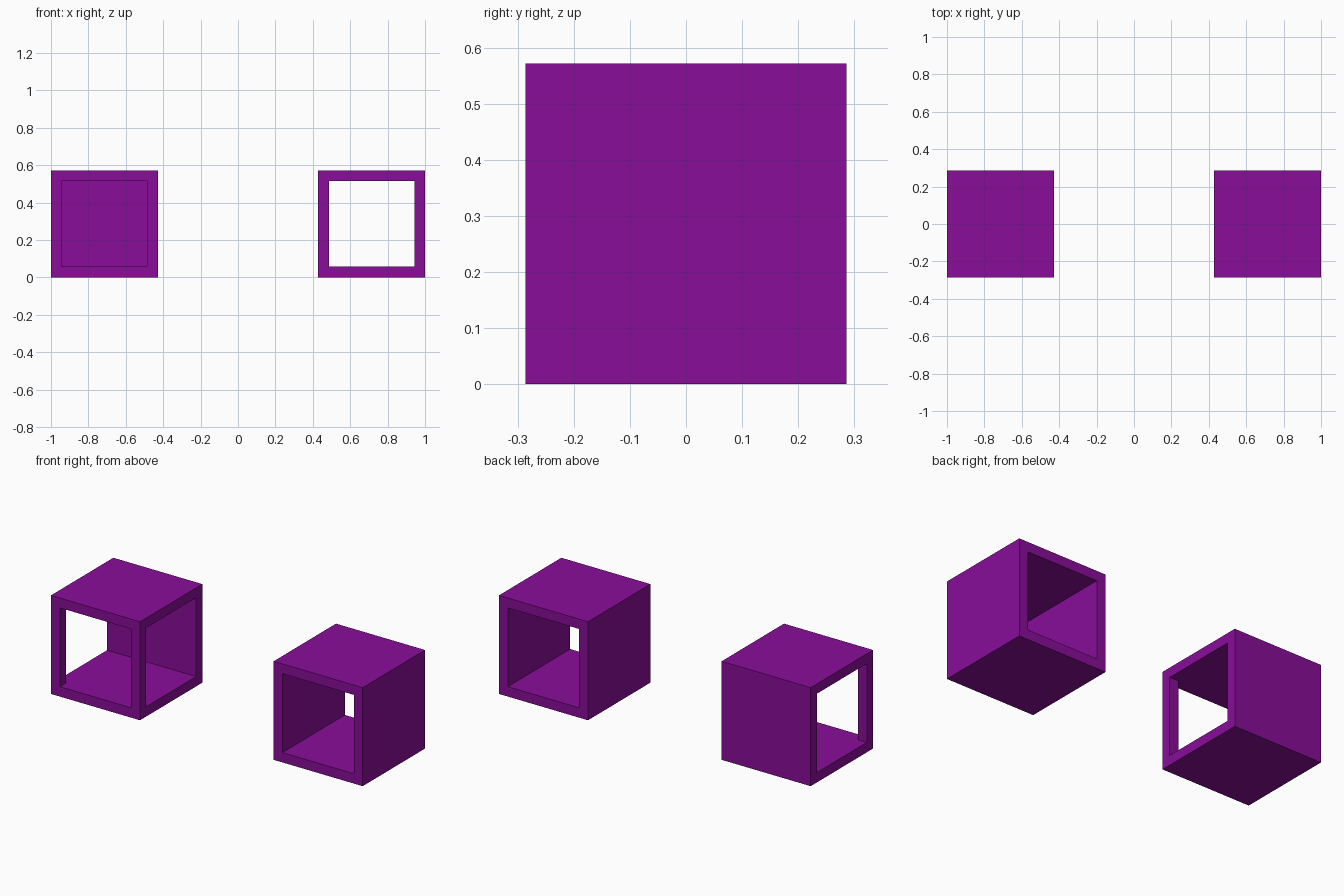
import bpy, bmesh

if "Cube" in bpy.data.objects:
    bpy.data.objects.remove(bpy.data.objects["Cube"])

S = 2 / 3.5          # cube edge
H = S / 2            # half edge
W = S / 10           # wall thickness
I = H - W            # half width of the openings
OUT = H + 0.1        # cutter overshoot
CX = 1 - H           # cube centre offset in x

purple = bpy.data.materials.new("purple")
purple.diffuse_color = (0.25, 0.004, 0.32, 1)
purple.use_nodes = True
purple.node_tree.nodes["Principled BSDF"].inputs["Base Color"].default_value = purple.diffuse_color


def prism(name, plan, z0, z1, cx):
    """Extrude a plan outline from z0 to z1."""
    bm = bmesh.new()
    base = bm.faces.new([bm.verts.new((x + cx, y, z0)) for x, y in plan])
    top = bmesh.ops.extrude_face_region(bm, geom=[base])["geom"]
    bmesh.ops.translate(bm, vec=(0, 0, z1 - z0),
                        verts=[g for g in top if isinstance(g, bmesh.types.BMVert)])
    bmesh.ops.recalc_face_normals(bm, faces=bm.faces)
    me = bpy.data.meshes.new(name)
    bm.to_mesh(me)
    bm.free()
    me.materials.append(purple)
    ob = bpy.data.objects.new(name, me)
    bpy.context.collection.objects.link(ob)
    return ob


def hollow_cube(name, cx, hole_plan):
    """Cube with a hole of the given plan between floor and roof."""
    cube = prism(name, [(-H, -H), (H, -H), (H, H), (-H, H)], 0, S, cx)
    cutter = prism(name + "_cutter", hole_plan, W, S - W, cx)
    cutter.hide_render = True
    mod = cube.modifiers.new("hollow", 'BOOLEAN')
    mod.operation = 'DIFFERENCE'
    mod.solver = 'EXACT'
    mod.object = cutter
    # apply the cut, then drop the cutter
    dg = bpy.context.evaluated_depsgraph_get()
    cut = bpy.data.meshes.new_from_object(cube.evaluated_get(dg))
    cube.modifiers.clear()
    cube.data = cut
    bpy.data.objects.remove(cutter)


# right cube: straight tunnel front to back
hollow_cube("tunnel_cube", CX,
            [(-I, -OUT), (I, -OUT), (I, OUT), (-I, OUT)])

# left cube: T-shaped tunnel, open left, right and front, closed at the back
hollow_cube("tee_cube", -CX,
            [(-I, -OUT), (I, -OUT), (I, -I), (OUT, -I),
             (OUT, I), (-OUT, I), (-OUT, -I), (-I, -I)])
